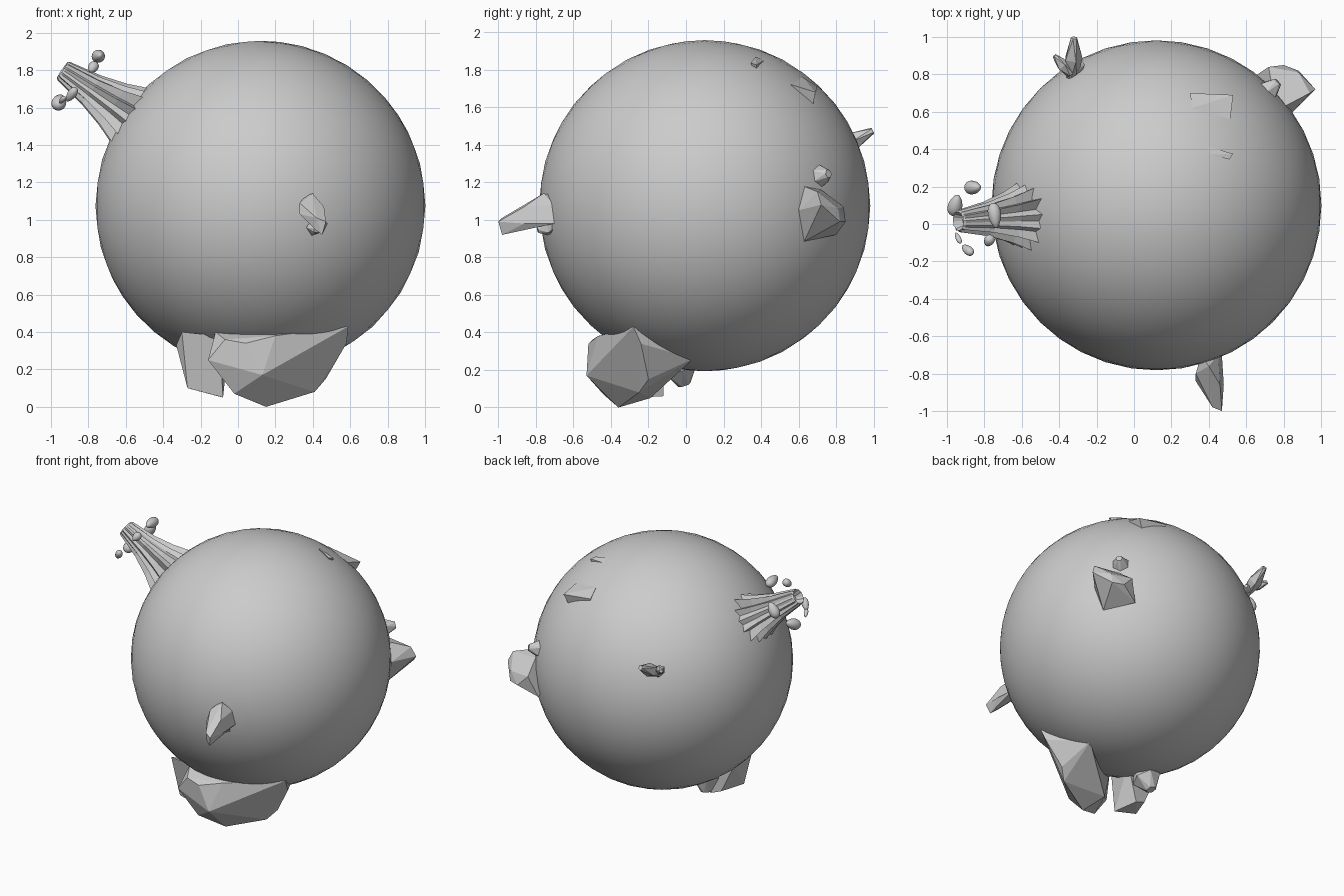
import bpy, bmesh, math
from mathutils import Vector

if "Cube" in bpy.data.objects:
    bpy.data.objects.remove(bpy.data.objects["Cube"])

CENTER = Vector((0.12, 0.10, 1.075))
R = 0.882


def finish(bm, name, smooth=False):
    bmesh.ops.recalc_face_normals(bm, faces=bm.faces)
    me = bpy.data.meshes.new(name)
    bm.to_mesh(me)
    bm.free()
    ob = bpy.data.objects.new(name, me)
    bpy.context.collection.objects.link(ob)
    for p in me.polygons:
        p.use_smooth = smooth
    return ob


def rock(name, points):
    """Faceted rock: convex hull of a few corner points."""
    bm = bmesh.new()
    for p in points:
        bm.verts.new(p)
    res = bmesh.ops.convex_hull(bm, input=bm.verts)
    junk = [g for g in res["geom_interior"] if isinstance(g, bmesh.types.BMVert)]
    bmesh.ops.delete(bm, geom=junk, context="VERTS")
    bmesh.ops.dissolve_limit(bm, angle_limit=math.radians(8), verts=bm.verts, edges=bm.edges)
    return finish(bm, name)


def crystal(name, base, tip, width, sides=5):
    """Tapered shard that swells in the middle and ends in a small facet."""
    base, tip = Vector(base), Vector(tip)
    q = (tip - base).to_track_quat("Z", "Y")
    pts = []
    for t, k in ((0, 0.6), (0.5, 1.0), (1, 0.35)):
        for i in range(sides):
            a = 2 * math.pi * (i + t) / sides
            pts.append(base.lerp(tip, t) + q @ Vector((math.cos(a), math.sin(a), 0)) * width * k / 2)
    return rock(name, pts)


# planet body
bm = bmesh.new()
bmesh.ops.create_icosphere(bm, subdivisions=4, radius=R)
planet = finish(bm, "planet", True)
planet.location = CENTER

# volcano: fluted flaring cone with a sunken crater
tip = Vector((-0.94, 0.015, 1.80))
axis = (tip - CENTER).normalized()
rot = axis.to_track_quat("Z", "Y")
top = (tip - CENTER).length
N = 28
profile = [(0.74, 0.21, 0.14), (0.85, 0.165, 0.13), (0.96, 0.125, 0.11), (1.10, 0.088, 0.08),
           (top - 0.01, 0.058, 0.05), (top, 0.050, 0.03), (top - 0.05, 0.030, 0.0)]
bm = bmesh.new()
rings = []
for h, r, flute in profile:
    ring = []
    for i in range(N):
        k = 1 + flute * (1 if i % 2 else -1) + flute * 0.6 * math.sin(i * 2.3)
        a = 2 * math.pi * i / N
        ring.append(bm.verts.new(CENTER + rot @ Vector((r * k * math.cos(a), r * k * math.sin(a), h))))
    rings.append(ring)
for lo, hi in zip(rings, rings[1:]):
    for i in range(N):
        j = (i + 1) % N
        bm.faces.new((lo[i], lo[j], hi[j], hi[i]))
bm.faces.new(rings[0])
bm.faces.new(rings[-1])
finish(bm, "volcano")

# smoke puffs lying in a ring round the volcano: position, length, thickness
puffs = [((-0.745, 0.045, 1.875), 0.068, 0.034), ((-0.775, -0.09, 1.815), 0.036, 0.027),
         ((-0.89, -0.138, 1.67), 0.048, 0.024), ((-0.94, -0.075, 1.64), 0.035, 0.014),
         ((-0.955, 0.10, 1.63), 0.062, 0.038), ((-0.86, 0.195, 1.745), 0.060, 0.036)]
for n, (pos, length, thick) in enumerate(puffs):
    bm = bmesh.new()
    bmesh.ops.create_icosphere(bm, subdivisions=3, radius=1)
    for v in bm.verts:
        v.co.x *= 1 + 0.25 * v.co.z
        v.co.y *= 1 + 0.2 * v.co.z
    puff = finish(bm, f"smoke_puff_{n + 1}", True)
    out = Vector(pos) - (CENTER + axis * 1.18)
    puff.rotation_euler = axis.cross(out).to_track_quat("Z", "Y").to_euler()
    puff.location = pos
    puff.scale = (thick, thick, length)

# large rocks below
rock("bottom_rock_large", [
    (-.12, -.40, .40), (.12, -.30, .42), (.59, -.28, .43), (.58, -.24, .34), (.42, .04, .26),
    (.47, -.20, .15), (.41, -.25, .08), (.15, -.36, 0), (-.02, -.44, .07), (-.16, -.48, .25),
    (-.07, -.50, .36), (.04, -.52, .34), (.13, -.53, .17), (.2, -.47, .38), (.3, -.09, .15),
    (.1, -.19, .05)])
rock("bottom_rock_left", [
    (-.30, -.36, .40), (-.33, -.30, .33), (-.27, -.30, .10), (-.08, -.30, .05), (-.10, -.36, .38),
    (-.12, -.12, .06), (-.20, -.13, .09), (-.30, -.14, .30), (-.05, -.12, .33)])
crystal("bottom_rock_small", (-.12, -.06, .30), (-.16, -.01, .12), .20, 6)

# front shard pair
rock("front_shard", [
    (.36, -.70, 1.13), (.45, -.70, 1.08), (.47, -.70, .98), (.37, -.70, .99), (.33, -.80, 1.09),
    (.40, -.76, 1.14), (.46, -.86, 1.07), (.48, -.86, .98), (.33, -.84, 1.03), (.42, -.98, 1.01),
    (.47, -1.0, .99), (.45, -.98, .92), (.41, -.96, .95)])
crystal("front_shard_small", (.40, -.70, .97), (.42, -.79, .945), .09)

# right-back rock pair
rock("side_rock", [
    (.75, .60, 1.19), (.85, .60, 1.05), (.80, .63, .885), (.66, .80, .92), (.72, .84, 1.07),
    (.80, .85, .99), (.88, .81, 1.06), (.88, .82, .99), (.97, .72, 1.08), (.94, .70, 1.15),
    (.74, .72, 1.16), (.66, .64, 1.0)])
crystal("side_rock_small", (.66, .66, 1.22), (.77, .76, 1.245), .13, 6)

# back shard cluster
crystal("back_shard_main", (-.33, .78, 1.36), (-.32, .995, 1.475), .10)
crystal("back_shard_left", (-.34, .80, 1.40), (-.425, .90, 1.44), .07)
crystal("back_shard_right", (-.34, .80, 1.38), (-.27, .86, 1.37), .07)

# half-sunken slabs on top
rock("top_slab_large", [(.30, .70, 1.71), (.53, .69, 1.68), (.515, .56, 1.72), (.31, .62, 1.763),
                        (.35, .66, 1.55), (.46, .66, 1.53), (.45, .58, 1.55)])
rock("top_slab_small", [(.38, .42, 1.85), (.53, .375, 1.825), (.51, .345, 1.835), (.41, .37, 1.868),
                        (.44, .38, 1.74), (.48, .38, 1.74)])
